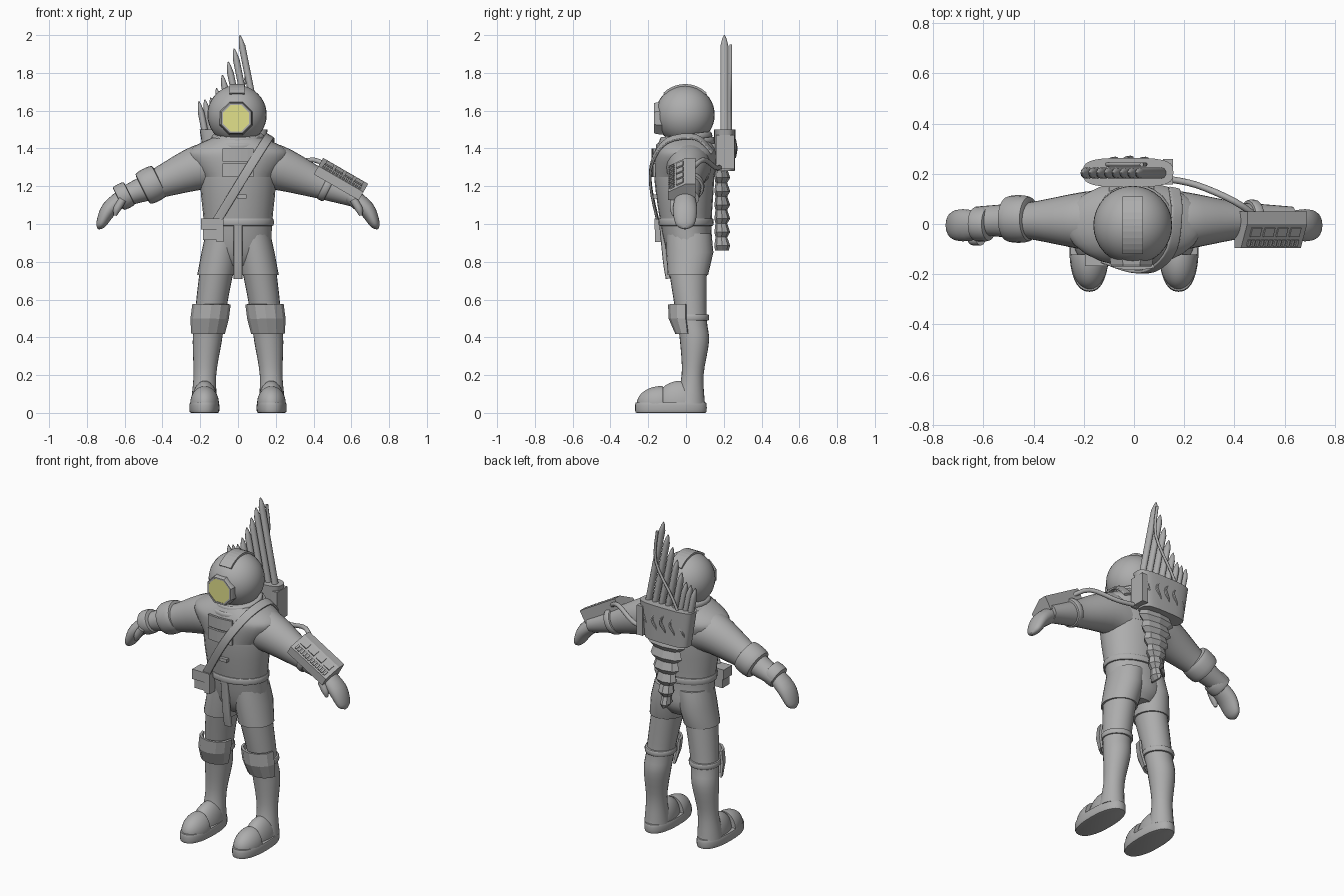
import bpy, bmesh, math
from mathutils import Vector, Matrix

if "Cube" in bpy.data.objects:
    bpy.data.objects.remove(bpy.data.objects["Cube"])


def material(name, color):
    mat = bpy.data.materials.new(name)
    mat.use_nodes = True
    mat.diffuse_color = color
    mat.node_tree.nodes["Principled BSDF"].inputs["Base Color"].default_value = color
    return mat


GREY = material("suit grey", (.42, .42, .42, 1))
YELLOW = material("visor yellow", (.76, .75, .26, 1))
X, Y, Z = Vector((1, 0, 0)), Vector((0, 1, 0)), Vector((0, 0, 1))


def finish(name, bm, mat=GREY, smooth=True):
    bmesh.ops.recalc_face_normals(bm, faces=bm.faces)
    mesh = bpy.data.meshes.new(name)
    bm.to_mesh(mesh)
    bm.free()
    mesh.materials.append(mat)
    obj = bpy.data.objects.new(name, mesh)
    bpy.context.collection.objects.link(obj)
    if smooth:
        bpy.ops.object.select_all(action="DESELECT")
        obj.select_set(True)
        bpy.context.view_layer.objects.active = obj
        bpy.ops.object.shade_smooth_by_angle(angle=math.radians(40))
    return obj


def flow(keys, steps=4):
    """Smooth curve of rings passing through the key rings."""
    keys = [Vector(key) for key in keys]
    padded = [keys[0], *keys, keys[-1]]
    result = []
    for a, b, c, d in zip(padded, padded[1:], padded[2:], padded[3:]):
        for t in (step / steps for step in range(steps)):
            bend = a * 2 - b * 5 + c * 4 - d
            twist = b * 3 - a - c * 3 + d
            result.append((b * 2 + (c - a) * t + bend * t * t + twist * t ** 3) / 2)
    return result + [keys[-1]]


def tube(name, rings, ref=X, axis=None, n=24, arc=None, square=1, turn=0, mat=GREY, smooth=True):
    """Loft through rings (x, y, z, radius along ref, radius across)."""
    bm = bmesh.new()
    centres = [Vector(ring[:3]) for ring in rings]
    loops = []
    start, end = arc or (0, math.tau)
    count = n + 1 if arc else n
    for i, ring in enumerate(rings):
        t = axis or centres[min(i + 1, len(rings) - 1)] - centres[max(i - 1, 0)]
        t = t.normalized()
        u = (ref - t * ref.dot(t)).normalized()
        v = t.cross(u)
        loop = []
        for k in range(count):
            angle = start + (end - start) * k / n + turn
            c, s = (math.copysign(abs(w) ** square, w) for w in (math.cos(angle), math.sin(angle)))
            loop.append(bm.verts.new(centres[i] + u * c * ring[3] + v * s * ring[4]))
        loops.append(loop)
    for low, high in zip(loops, loops[1:]):
        for k in range(n):
            j = (k + 1) % count
            bm.faces.new((low[k], low[j], high[j], high[k]))
    if not arc:
        bm.faces.new(loops[0])
        bm.faces.new(loops[-1])
    obj = finish(name, bm, mat, smooth)
    if arc:
        mod = obj.modifiers.new("thickness", "SOLIDIFY")
        mod.thickness, mod.offset = .014, 0


def column(name, rings, x=lambda z: 0, **options):
    """Horizontal rings (z, y, x radius, y radius), with x given by a rule."""
    tube(name, [(x(z), y, z, a, b) for z, y, a, b in rings], axis=Z, **options)


def cable(name, points, a, b, **options):
    tube(name, flow([(*point, a, b) for point in points]), **options)


def band(name, centre, axis, a, b, half, bulge, **options):
    """Ring with a rounded rim around a limb."""
    rings = []
    for angle in (math.pi * k / 8 for k in range(9)):
        grow = bulge * math.sqrt(abs(math.sin(angle)))
        place = Vector(centre) - axis.normalized() * half * math.cos(angle)
        rings.append((*place, a + grow, b + grow))
    tube(name, rings, axis=axis, **options)


def dome(name, centre, radii, floor=-1, back=1):
    """Ellipsoid flattened against a floor and a back plane."""
    bm = bmesh.new()
    bmesh.ops.create_uvsphere(bm, u_segments=32, v_segments=20, radius=1,
                              matrix=Matrix.LocRotScale(Vector(centre), None, Vector(radii)))
    for vert in bm.verts:
        vert.co.z = max(vert.co.z, floor)
        vert.co.y = min(vert.co.y, back)
    finish(name, bm)


def prism(name, points, depth, frame):
    """Outline in the frame's x-y plane, extruded both ways along its z."""
    bm = bmesh.new()
    front, rear = [[bm.verts.new(frame @ Vector((a, b, s * depth / 2))) for a, b in points]
                   for s in (-1, 1)]
    bm.faces.new(front)
    bm.faces.new(rear)
    for k in range(len(points)):
        bm.faces.new((front[k - 1], front[k], rear[k], rear[k - 1]))
    finish(name, bm, smooth=False)


def box(name, centre, size, frame=Matrix()):
    a, b = size[0] / 2, size[1] / 2
    prism(name, [(-a, -b), (a, -b), (a, b), (-a, b)], size[2], frame @ Matrix.Translation(centre))


def frame_of(origin, a, b, c):
    frame = Matrix((a, b, c)).transposed().to_4x4()
    frame.translation = origin
    return frame


# Helmet, visor and crest
head = Vector((-.005, -.005, 1.578))
dome("helmet", head, (.157, .157, .157))
octagon = dict(axis=Y, n=8, turn=math.pi / 8, smooth=False)
tube("visor_frame", [(-.01, y, 1.56, r, r) for y, r in
                     ((-.12, .095), (-.16, .09), (-.17, .085), (-.17, .075), (-.13, .075))], **octagon)
tube("visor", [(-.01, y, 1.56, .076, .076) for y in (-.16, -.167)], mat=YELLOW, **octagon)
sweep = [math.pi * (.25 + k / 20) for k in range(11)]
outline = [(r * math.cos(a), r * math.sin(a))
           for r, turns in ((.163, sweep), (.14, sweep[::-1])) for a in turns]
prism("helmet_crest", outline, .08, frame_of(head, Y, Z, X))

# Collar, torso, mantle and belt
tilt = Vector((0, -.12, 1))
band("upper_collar", (0, 0, 1.455), tilt, .12, .12, .02, .02)
band("lower_collar", (0, 0, 1.425), tilt, .14, .14, .02, .02)
column("torso", flow([(.78, .02, .1, .08), (.85, .02, .17, .12), (1, 0, .18, .135),
                      (1.3, -.01, .2, .16), (1.45, 0, .12, .12)]))
column("shoulder_mantle", flow([(1.46, 0, .13, .13), (1.4, 0, .25, .16),
                                (1.35, 0, .27, .17), (1.25, -.01, .2, .16)]))
band("belt", (0, 0, 1.01), Z, .18, .137, .02, .01)
for name, low in (("chest_panel", 1.33), ("lower_chest_panel", 1.25)):
    column(name, [(z, 0, .26, .176) for z in (low, low + .07)],
           arc=(math.pi * 1.4, math.pi * 1.6), n=5, smooth=False)
box("chest_buckle", (.02, -.16, 1.145), (.05, .03, .02))
cable("front_flap", [(0, -.13, 1), (0, -.11, .8), (0, -.095, .71)], .023, .012, square=.4)

# Shoulder strap and hip pouch
cable("shoulder_strap", [(.16, .14, 1.38), (.17, .05, 1.46), (.15, -.1, 1.44), (.08, -.178, 1.33),
                         (0, -.187, 1.2), (-.11, -.15, 1.02)], .024, .007,
      ref=Vector((.85, 0, -.5)), square=.4)
box("hip_pouch", (-.135, -.125, .965), (.1, .07, .1))
box("pouch_flap", (-.14, -.128, 1), (.11, .08, .06))
box("pouch_tail", (-.095, -.14, .965), (.035, .05, .12))

# Legs, boots, arms and hands, once for each side
for s, label in ((1, "left_"), (-1, "right_")):
    leg = dict(x=lambda z: s * (.18 - .12 * z * z))
    column(label + "shorts_leg", [(.95, .015, .1, .12), (.85, .02, .1, .125),
                                  (.73, .01, .1, .107)], **leg)
    column(label + "leg", flow([(.75, .01, .09, .1), (.5, .03, .08, .08), (.38, .045, .077, .077),
                                (.2, .035, .06, .058), (.05, .02, .07, .08)]), **leg)
    column(label + "knee_pad", [(.575, 0, .095, .088), (.5, 0, .095, .085), (.42, .01, .083, .06)],
           arc=(math.pi, math.tau), n=6, smooth=False, **leg)
    band(label + "knee_strap", (s * .15, .03, .505), Z, .08, .083, .017, .01)
    band(label + "sole", (s * .178, -.08, .028), Z, .07, .18, .028, .01, square=.85, n=32)
    dome(label + "instep", (s * .176, -.03, .05), (.07, .13, .12), floor=.03)
    dome(label + "toe_cap", (s * .177, -.13, .05), (.076, .13, .092), floor=.03, back=-.122)

    def reach(name, keys, y=0):
        tube(label + name, flow([(s * x, y, z, a, b) for x, z, a, b in keys]), ref=Y)

    reach("arm", [(.1, 1.3, .12, .12), (.2, 1.3, .115, .12), (.4, 1.225, .076, .084),
                  (.5, 1.185, .067, .067), (.63, 1.135, .056, .048)], .013)
    reach("hand", [(.59, 1.155, .05, .045), (.68, 1.08, .064, .043),
                   (.725, 1, .05, .027), (.742, .975, .01, .006)], -.005)
    reach("thumb", [(.61, 1.13, .02, .02), (.64, 1.08, .02, .02), (.65, 1.045, .008, .008)], -.065)

# Arm bands
for name, place, half, r, bulge, s in (("right_elbow_ring", (-.46, .02, 1.207), .052, .075, .02, -1),
                                       ("right_wrist_cuff", (-.605, 0, 1.148), .033, .06, .01, -1),
                                       ("left_device_strap", (.47, .015, 1.2), .02, .07, .013, 1)):
    band(name, place, Vector((s, 0, -.5)), r, r, half, bulge, ref=Y)

# Forearm device with its sloping key face
lean = math.radians(30)
along = Vector((math.cos(lean), 0, -math.sin(lean)))
device = frame_of((.545, -.02, 1.238), Y, along.cross(Y), along)
prism("forearm_device", [(.07, -.03), (.07, .05), (.02, .05), (-.075, 0), (-.075, -.05), (.02, -.05)],
      .275, device)
slope = device @ Matrix.Translation((-.028, .026, 0)) @ Matrix.Rotation(math.atan(.5), 4, "Z")
for k in range(4):
    box("device_screen", (.018, .002, .06 * k - .09), (.04, .009, .045), slope)
for k in range(12):
    box("device_key", (-.03, .002, .02 * k - .11), (.028, .009, .012), slope)
cable("air_hose", [(.13, .18, 1.3), (.25, .155, 1.3), (.4, .09, 1.34), (.5, .02, 1.28)],
      .013, .013, ref=Z, n=12)

# Back holder, mount and curled ornaments
column("pipe_holder", [(1.28, .205, .145, .053), (1.5, .205, .18, .058)],
       x=lambda z: -.023, square=.6, n=28)
box("holder_end", (.135, .208, 1.38), (.04, .1, .18))
box("back_mount", (-.01, .14, 1.36), (.18, .08, .13))
for k in range(-2, 3):
    y = .262 - .004 * k * k
    curl = []
    for t in (step / 8 for step in range(9)):
        x = .06 * k - .025 - .015 * math.cos(math.tau * t * .8)
        r = .002 + .008 * math.sin(math.pi * t)
        curl.append((x, y, 1.35 + t / 10, r, r))
    tube("holder_curl", curl, n=8)

# Leaning pointed pipes, stepped in height
for k in range(8):
    top = max(2 - .07 * k, 1.72 - .01 * k)
    tube("back_pipe", [(.01 - .031 * k + d / 5, .203, top - d, r, r * 1.2) for d, r in
                       ((top - 1.42, .018), (.06, .018), (.02, .01), (0, .002))], axis=Z, n=12)
cable("curved_rod", [(.03, .237, 1.95), (.04, .237, 1.76), (-.07, .237, 1.57), (-.12, .237, 1.47)],
      .008, .008, n=10)

# Tapering tiered tail under the holder
tail = []
for k in range(6):
    z, wide = 1.29 - .072 * k, .125 - .019 * k
    tail += [(z, .187, wide * .85, .031), (z - .045, .192, wide, .042)]
column("tiered_tail", tail + [(.86, .19, .006, .036)], n=8, smooth=False)
